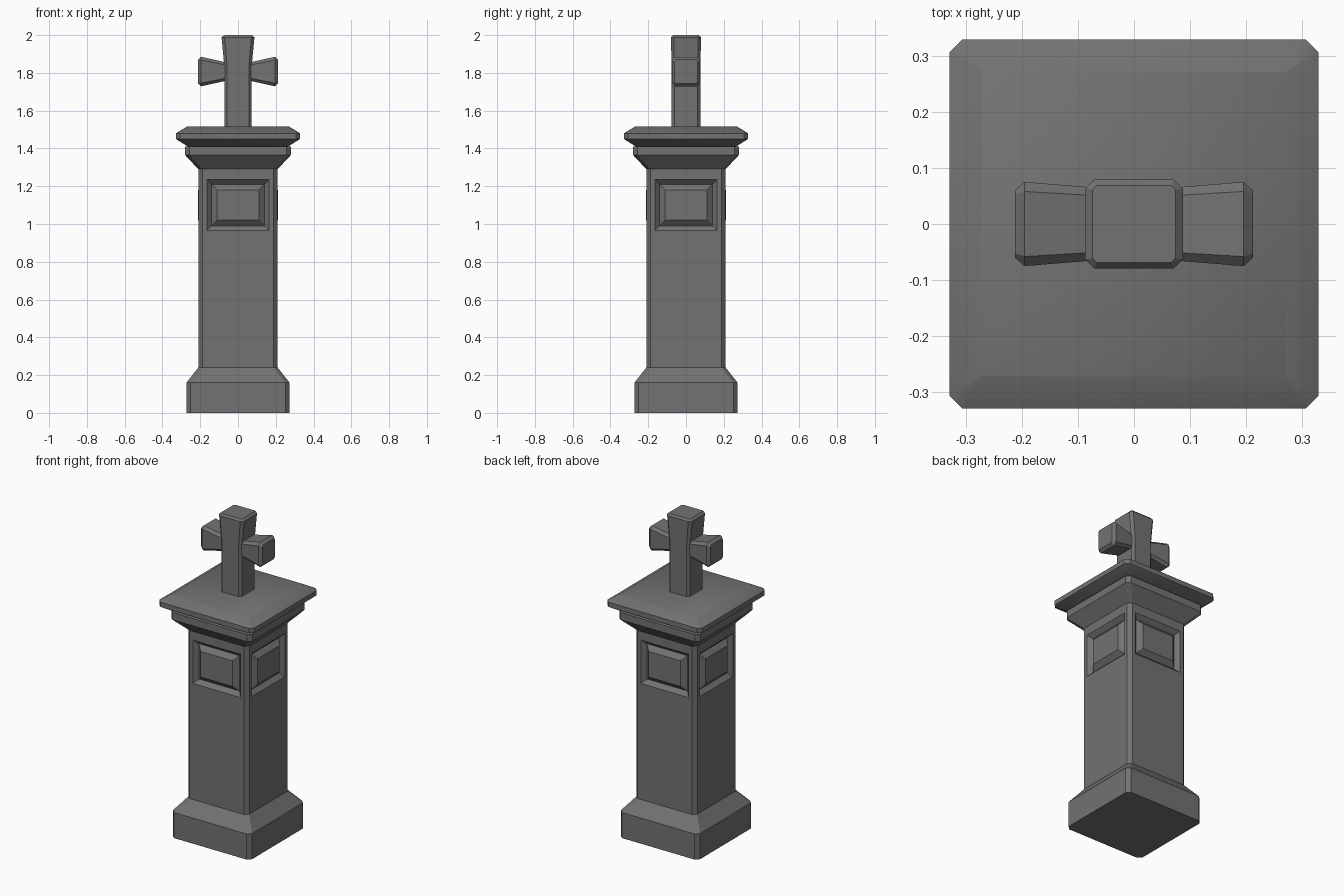
import bpy, bmesh, math
from mathutils import Matrix

if "Cube" in bpy.data.objects:
    bpy.data.objects.remove(bpy.data.objects["Cube"])

stone = bpy.data.materials.new("grey_stone")
stone.diffuse_color = (0.17, 0.17, 0.17, 1)
stone.use_nodes = True
stone.node_tree.nodes["Principled BSDF"].inputs["Base Color"].default_value = stone.diffuse_color


def loft(bm, sections, mat=Matrix.Identity(4)):
    """Stack chamfered rectangles (half x, half y, chamfer, height)."""
    rings = []
    for hx, hy, c, z in sections:
        pts = [(hx, -hy + c), (hx, hy - c), (hx - c, hy), (-hx + c, hy),
               (-hx, hy - c), (-hx, -hy + c), (-hx + c, -hy), (hx - c, -hy)]
        rings.append([bm.verts.new(mat @ Matrix.Translation((x, y, z)).to_translation())
                      for x, y in pts])
    sides = []
    for a, b in zip(rings, rings[1:]):
        sides.append([bm.faces.new((a[i], a[(i + 1) % 8], b[(i + 1) % 8], b[i]))
                      for i in range(8)])
    bm.faces.new(rings[0][::-1])
    bm.faces.new(rings[-1])
    bm.normal_update()
    return sides


def finish(name, bm):
    me = bpy.data.meshes.new(name)
    bm.to_mesh(me)
    bm.free()
    me.materials.append(stone)
    ob = bpy.data.objects.new(name, me)
    bpy.context.collection.objects.link(ob)
    return ob


# Plinth, shaft and neck moulding
bm = bmesh.new()
profile = [(0.273, 0), (0.273, 0.16), (0.21, 0.24), (0.21, 0.942), (0.21, 1.258),
           (0.21, 1.29), (0.28, 1.365), (0.28, 1.41)]
sides = loft(bm, [(h, h, 0.022, z) for h, z in profile])
# Recessed frames with raised panels on the four shaft sides
panels = [sides[3][i] for i in (0, 2, 4, 6)]
for thickness, depth in ((0.023, 0), (0.025, -0.025), (0.03, 0.026)):
    bmesh.ops.inset_individual(bm, faces=panels, thickness=thickness, depth=depth,
                               use_even_offset=True)
finish("pillar", bm)

# Overhanging cap slab
bm = bmesh.new()
loft(bm, [(0.265, 0.265, 0.02, 1.41), (0.329, 0.329, 0.023, 1.45),
          (0.329, 0.329, 0.023, 1.48), (0.272, 0.272, 0.002, 1.515)])
cap = finish("cap_slab", bm)
bpy.context.view_layer.objects.active = cap
cap.select_set(True)
bpy.ops.object.shade_smooth_by_angle(angle=math.radians(33))

# Cross upright, flared at the top
bm = bmesh.new()
loft(bm, [(0.072, 0.077, 0.015, 1.51), (0.072, 0.077, 0.015, 1.83),
          (0.087, 0.079, 0.016, 1.988), (0.074, 0.069, 0.008, 2.0)])
finish("cross_upright", bm)

# Cross arms, widening outwards
for side, name in ((1, "cross_arm_right"), (-1, "cross_arm_left")):
    bm = bmesh.new()
    turn = Matrix.Translation((0, 0, 1.807)) @ Matrix.Rotation(side * math.pi / 2, 4, 'Y')
    loft(bm, [(0.048, 0.064, 0.014, 0.06), (0.078, 0.075, 0.017, 0.195),
              (0.063, 0.06, 0.008, 0.212)], turn)
    finish(name, bm)
